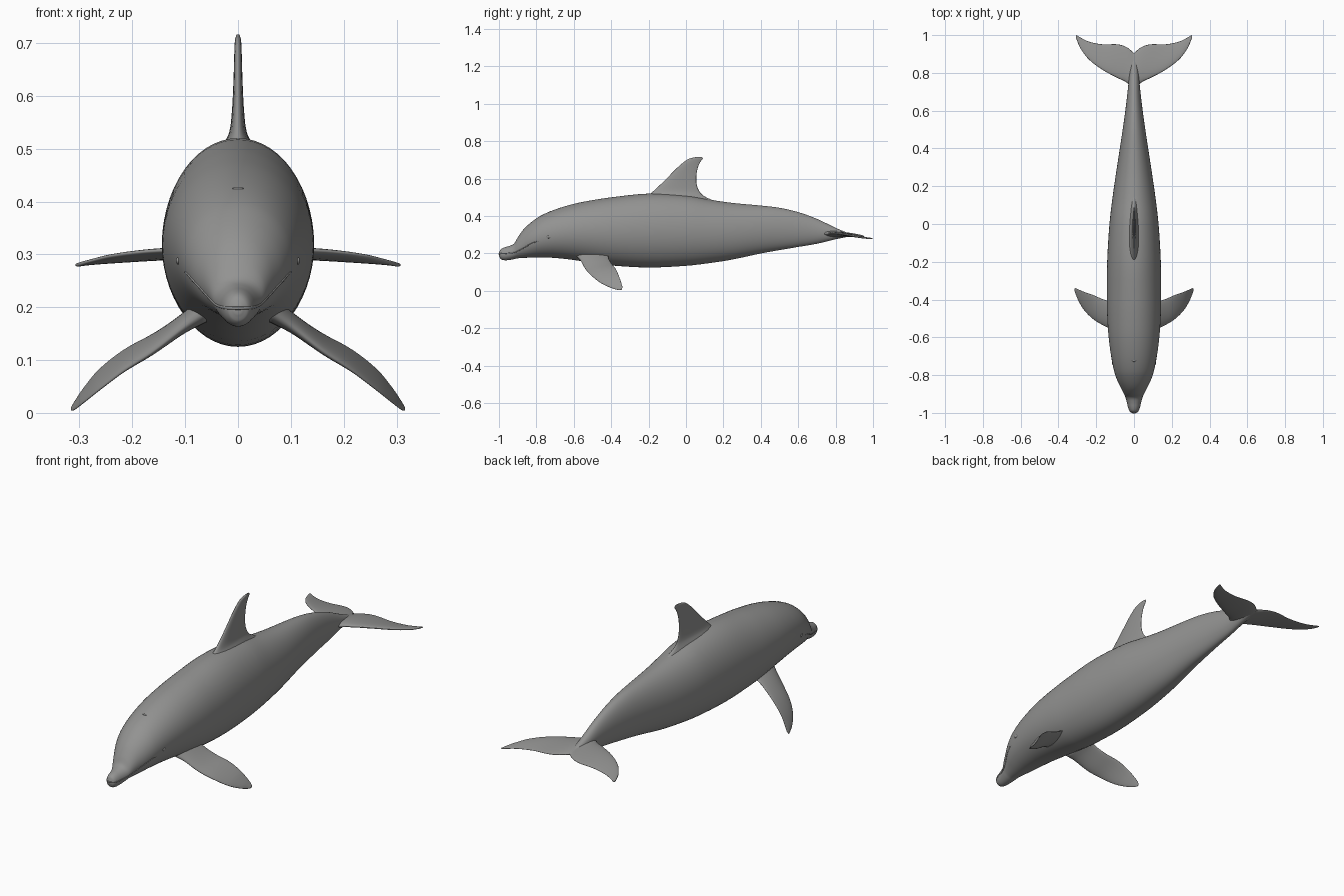
import bpy, bmesh, math

grey = bpy.data.materials.new("dolphin grey")
grey.diffuse_color = (0.29, 0.29, 0.285, 1)


def sample(rows, t):
    """Smooth interpolation of a table whose first column is the parameter."""
    n = len(rows)
    i = 0
    while i < n - 2 and rows[i + 1][0] < t:
        i += 1
    a, b = rows[i], rows[i + 1]
    p, q = rows[max(i - 1, 0)], rows[min(i + 2, n - 1)]
    d = b[0] - a[0]
    u = (t - a[0]) / d
    out = []
    for k in range(1, len(a)):
        m0 = (b[k] - p[k]) / (b[0] - p[0]) * d
        m1 = (q[k] - a[k]) / (q[0] - a[0]) * d
        out.append((2*u**3 - 3*u*u + 1) * a[k] + (u**3 - 2*u*u + u) * m0
                   + (3*u*u - 2*u**3) * b[k] + (u**3 - u*u) * m1)
    return out


def params(rows, per):
    """Parameter values, several in each interval of the table."""
    ts = []
    for a, b in zip(rows, rows[1:]):
        ts += [a[0] + (b[0] - a[0]) * j / per for j in range(per)]
    return ts + [rows[-1][0]]


def finish(ob, mirror):
    ob.data.materials.append(grey)
    if mirror:
        ob.modifiers.new("mirror", 'MIRROR').merge_threshold = 0.0005
    return ob


def loft(name, rings, mirror=False, cap_start=True):
    bm = bmesh.new()
    loops = [[bm.verts.new(c) for c in ring] for ring in rings]
    n = len(loops[0])
    for a, b in zip(loops, loops[1:]):
        for i in range(n):
            bm.faces.new((a[i], a[(i + 1) % n], b[(i + 1) % n], b[i]))
    if cap_start:
        bm.faces.new(loops[0])
    bm.faces.new(loops[-1])
    bmesh.ops.recalc_face_normals(bm, faces=bm.faces)
    for f in bm.faces:
        f.smooth = True
    me = bpy.data.meshes.new(name)
    bm.to_mesh(me)
    bm.free()
    ob = bpy.data.objects.new(name, me)
    bpy.context.collection.objects.link(ob)
    return finish(ob, mirror)


def fin(name, rows, place, mirror):
    """Teardrop sections; row: span, lead y, trail y, lead h, trail h, half thickness."""
    rings = []
    for s in params(rows, 5):
        y0, y1, h0, h1, th = sample(rows, s)
        ring = []
        for k in range(28):
            a = math.tau * k / 28
            u = (1 - math.cos(a)) / 2
            v = math.sin(a) * (1.15 - 0.6 * u)
            ring.append(place(s, y0 + (y1 - y0) * u, h0 + (h1 - h0) * u + th * v))
        rings.append(ring)
    return loft(name, rings, mirror)


# Body: y, top z, bottom z, half width
BODY = [
    (-1.0, 0.203, 0.188, 0.007), (-0.993, 0.22, 0.173, 0.02),
    (-0.975, 0.231, 0.164, 0.029), (-0.945, 0.24, 0.165, 0.036),
    (-0.918, 0.254, 0.170, 0.044), (-0.90, 0.285, 0.174, 0.053),
    (-0.87, 0.327, 0.176, 0.068), (-0.83, 0.365, 0.178, 0.088),
    (-0.78, 0.400, 0.179, 0.105), (-0.70, 0.435, 0.176, 0.121),
    (-0.60, 0.465, 0.165, 0.134), (-0.50, 0.485, 0.150, 0.141),
    (-0.40, 0.500, 0.136, 0.144), (-0.20, 0.520, 0.125, 0.142),
    (0.0, 0.510, 0.134, 0.130), (0.13, 0.487, 0.149, 0.115),
    (0.25, 0.470, 0.168, 0.098), (0.40, 0.456, 0.200, 0.075),
    (0.50, 0.444, 0.218, 0.060), (0.60, 0.421, 0.235, 0.046),
    (0.70, 0.385, 0.252, 0.034), (0.80, 0.337, 0.276, 0.024),
    (0.86, 0.312, 0.288, 0.015), (0.90, 0.300, 0.293, 0.006)]

rings = []
for y in params(BODY, 4):
    zt, zb, w = sample(BODY, y)
    rings.append([(w * math.cos(math.tau * k / 56), y,
                   (zt + zb) / 2 + (zt - zb) / 2 * math.sin(math.tau * k / 56))
                  for k in range(56)])
loft("body", rings)


def side_x(y, z):
    """Half width of the body at a given y and z."""
    zt, zb, w = sample(BODY, y)
    r = (z - (zt + zb) / 2) / ((zt - zb) / 2)
    return w * math.sqrt(max(0, 1 - r * r))


# Dorsal fin, with flared base
DORSAL = [
    (0.45, -0.27, 0.24, 0, 0, 0.055), (0.48, -0.235, 0.155, 0, 0, 0.045),
    (0.505, -0.205, 0.10, 0, 0, 0.033), (0.53, -0.178, 0.073, 0, 0, 0.019),
    (0.57, -0.135, 0.057, 0, 0, 0.013), (0.62, -0.085, 0.056, 0, 0, 0.010),
    (0.66, -0.045, 0.064, 0, 0, 0.0085), (0.69, -0.010, 0.077, 0, 0, 0.0075),
    (0.708, 0.020, 0.090, 0, 0, 0.006), (0.716, 0.055, 0.085, 0, 0, 0.003)]
fin("dorsal_fin", DORSAL, lambda s, y, h: (h, y, s), False)

# Tail flukes
FLUKE = [
    (0.0, 0.70, 0.905, 0.309, 0.297, 0.020), (0.037, 0.747, 0.935, 0.307, 0.296, 0.016),
    (0.085, 0.772, 0.951, 0.308, 0.294, 0.012), (0.165, 0.815, 0.951, 0.306, 0.289, 0.009),
    (0.24, 0.872, 0.966, 0.297, 0.284, 0.007), (0.285, 0.932, 0.988, 0.286, 0.281, 0.005),
    (0.302, 0.972, 0.999, 0.281, 0.280, 0.004), (0.308, 0.990, 0.999, 0.280, 0.280, 0.002)]
fin("tail_flukes", FLUKE, lambda s, y, h: (s, y, h), True)

# Flippers
FLIPPER = [
    (0.06, -0.59, -0.40, 0.195, 0.205, 0.030), (0.10, -0.565, -0.415, 0.166, 0.182, 0.022),
    (0.16, -0.538, -0.400, 0.118, 0.148, 0.016), (0.217, -0.503, -0.376, 0.080, 0.118, 0.012),
    (0.265, -0.455, -0.359, 0.043, 0.080, 0.010), (0.295, -0.405, -0.346, 0.019, 0.043, 0.008),
    (0.310, -0.368, -0.340, 0.008, 0.020, 0.006), (0.316, -0.352, -0.342, 0.006, 0.010, 0.003)]
fin("flippers", FLIPPER, lambda s, y, h: (s, y, h), True)


# Mouth line: slim lip following the body surface on both sides
MOUTH = [(-1.0, 0.198), (-0.97, 0.200), (-0.92, 0.205), (-0.88, 0.222),
         (-0.84, 0.246), (-0.80, 0.264), (-0.77, 0.268)]
half = [(side_x(y, sample(MOUTH, y)[0]) - 0.0015, y, sample(MOUTH, y)[0])
        for y in params(MOUTH, 5)]
path = [(-x, y, z) for x, y, z in reversed(half)] + half
cu = bpy.data.curves.new("mouth_line", 'CURVE')
cu.dimensions = '3D'
cu.bevel_depth = 0.003
cu.bevel_resolution = 2
sp = cu.splines.new('POLY')
sp.points.add(len(path) - 1)
for p, c in zip(sp.points, path):
    p.co = (*c, 1)
    p.radius = 0.3 + 0.7 * min(1, (-0.77 - c[1]) / 0.04)
mouth = bpy.data.objects.new("mouth_line", cu)
bpy.context.collection.objects.link(mouth)
finish(mouth, False)


def bead(name, centre, scale):
    bpy.ops.mesh.primitive_uv_sphere_add(segments=20, ring_count=10, radius=1)
    ob = bpy.context.object
    ob.name = name
    for v in ob.data.vertices:
        v.co = [c + k * s for c, k, s in zip(centre, v.co, scale)]
    bpy.ops.object.shade_smooth()
    return ob


# Eyes and blowhole
finish(bead("eyes", (side_x(-0.735, 0.288) - 0.001, -0.735, 0.288), (0.004, 0.011, 0.007)), True)
finish(bead("blowhole", (0, -0.725, sample(BODY, -0.725)[0] - 0.001), (0.011, 0.005, 0.003)), False)
